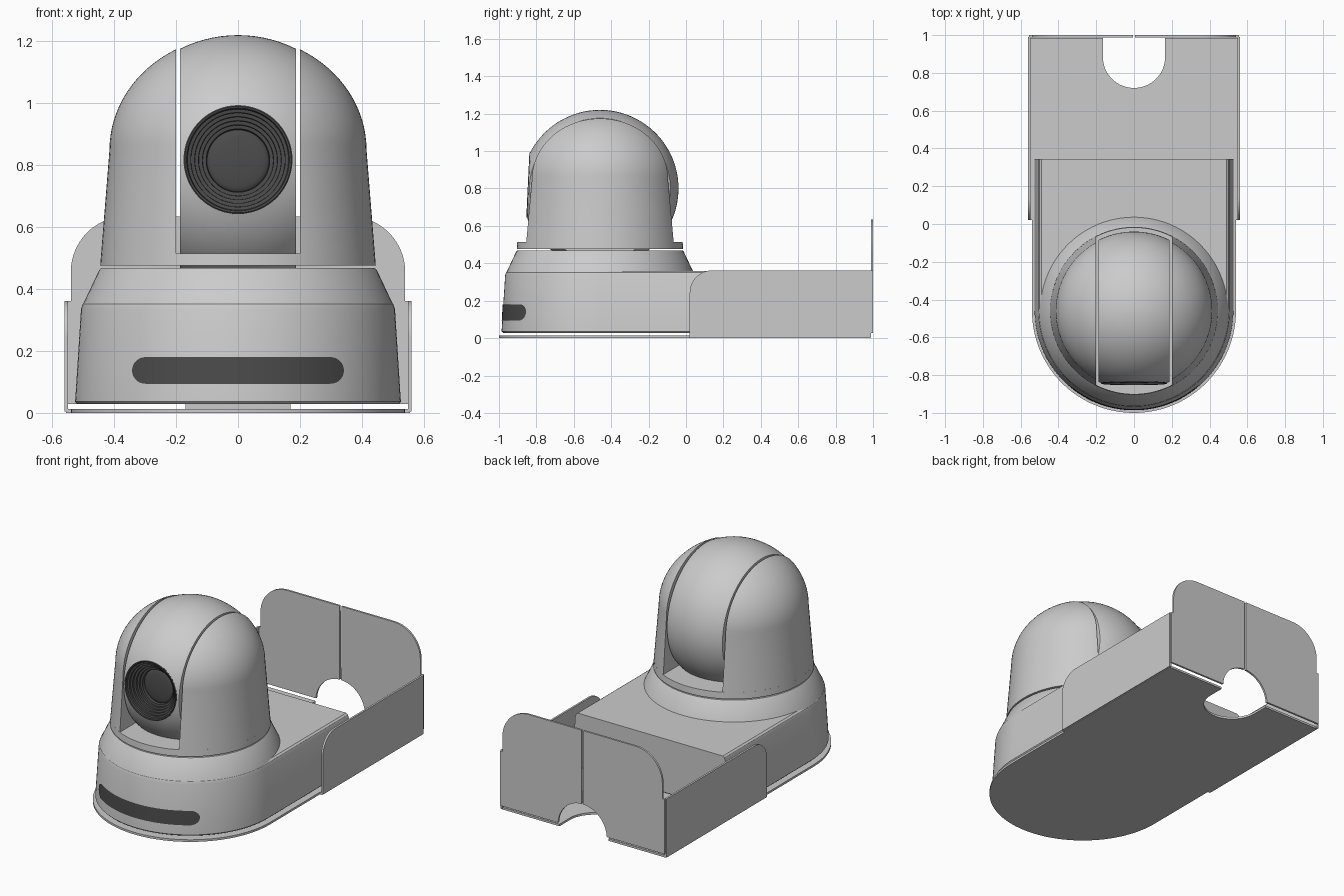
import bpy, bmesh
from math import sin, cos, pi, sqrt, asin, radians
from mathutils import Matrix, Vector

if "Cube" in bpy.data.objects:
    bpy.data.objects.remove(bpy.data.objects["Cube"])

CY = -0.46                      # y of the turning axis
dark = bpy.data.materials.new("dark_plastic")
dark.diffuse_color = (0.07, 0.07, 0.07, 1)
dark.use_nodes = True
dark.node_tree.nodes["Principled BSDF"].inputs["Base Color"].default_value = dark.diffuse_color


def finish(bm, name, mat=None, mirror=False, recalc=True):
    bmesh.ops.remove_doubles(bm, verts=bm.verts, dist=1e-5)
    if recalc:
        bmesh.ops.recalc_face_normals(bm, faces=bm.faces)
    me = bpy.data.meshes.new(name)
    bm.to_mesh(me)
    bm.free()
    me.shade_smooth()
    me.set_sharp_from_angle(angle=radians(30))
    ob = bpy.data.objects.new(name, me)
    bpy.context.collection.objects.link(ob)
    if mat:
        me.materials.append(mat)
    if mirror:
        ob.modifiers.new("mirror", 'MIRROR').use_axis[0] = True
    return ob


def arc(cx, cy, r, a0, a1, n=16):
    angs = [radians(a0 + (a1 - a0) * i / n) for i in range(n + 1)]
    return [(cx + r * cos(a), cy + r * sin(a)) for a in angs]


def skin(rings, caps=True):
    """Join equal closed loops of points into a skin."""
    bm = bmesh.new()
    vs = [[bm.verts.new(p) for p in ring] for ring in rings]
    n = len(vs[0])
    for a, b in zip(vs, vs[1:]):
        for i in range(n):
            bm.faces.new((a[i], a[(i + 1) % n], b[(i + 1) % n], b[i]))
    if caps:
        bm.faces.new(vs[0])
        bm.faces.new(vs[-1])
    return bm


def lathe(profile, segs=96):
    rings = [[(r * cos(2 * pi * i / segs), r * sin(2 * pi * i / segs), z)
              for i in range(segs)] for r, z in profile]
    bm = skin(rings, caps=False)
    bmesh.ops.remove_doubles(bm, verts=bm.verts, dist=1e-5)
    return bm


def slice_x(bm, x, side):
    """Cut at x, drop the part on the given side and close the cut."""
    geom = bm.verts[:] + bm.edges[:] + bm.faces[:]
    cut = bmesh.ops.bisect_plane(bm, geom=geom, plane_co=(x, 0, 0),
                                 plane_no=(side, 0, 0), clear_outer=True)
    edges = [e for e in cut["geom_cut"] if isinstance(e, bmesh.types.BMEdge)]
    bmesh.ops.edgenet_fill(bm, edges=edges)


def prism(outline, place, a, b):
    return skin([[place(u, v, t) for u, v in outline] for t in (a, b)])


# Bracket: floor plate with rounded front and cable notch
floor = (arc(0, CY, 0.54, 180, 360, 64)
         + [(0.54, 0.02), (0.555, 0.02), (0.555, 0.985)]
         + [(0.165, 0.985)] + arc(0, 0.885, 0.165, 0, -180, 32) + [(-0.165, 0.985)]
         + [(-0.555, 0.985), (-0.555, 0.02), (-0.54, 0.02)])
finish(prism(floor, lambda u, v, t: (u, v, t), 0, 0.013), "bracket_floor")

# Bracket: side walls (y, z outline)
side = [(0.02, 0.004), (0.99, 0.004), (0.99, 0.362)] + arc(0.14, 0.242, 0.12, 90, 180)
finish(prism(side, lambda u, v, t: (t, u, v), 0.549, 0.561), "bracket_side", mirror=True)

# Bracket: rear walls (x, z outline)
rear = (arc(0, 0.02, 0.165, 88, 4) + [(0.165, 0.028), (0.555, 0.028), (0.555, 0.362),
        (0.54, 0.362)] + arc(0.36, 0.455, 0.18, 0, 90) + [(0.006, 0.635)])
finish(prism(rear, lambda u, v, t: (u, t, v), 0.988, 1.0), "bracket_rear", mirror=True)

# Camera base: tapered U-shaped body
def u_loop(w, z, back):
    pts = arc(0, CY, w, 180, 360, 64) + [(w, back), (-w, back)]
    return [(x, y, z) for x, y in pts]


finish(skin([u_loop(0.518, 0.028, 0.34), u_loop(0.526, 0.036, 0.345),
             u_loop(0.507, 0.335, 0.345), u_loop(0.501, 0.352, 0.345),
             u_loop(0.49, 0.36, 0.345)]), "base_body")
foot = [(-0.17, 0.06), (0.17, 0.06), (0.17, 0.3), (-0.17, 0.3)]
finish(prism(foot, lambda u, v, t: (u, v, t), 0.012, 0.03), "base_foot")

# Camera base: conical collar
collar = lathe([(0, 0.3), (0.495, 0.3), (0.506, 0.335), (0.5, 0.352),
                (0.448, 0.462), (0.442, 0.468), (0, 0.468)])
finish(collar, "base_collar").location.y = CY

# Front window strip following the curved wall
bm = bmesh.new()
cols, half_w, half_h, mid = [], 0.342, 0.043, 0.137
for i in range(61):
    x = -half_w * cos(pi * i / 60)
    over = max(0, abs(x) - (half_w - half_h))
    h = sqrt(max(0, half_h ** 2 - over ** 2))
    col = []
    for z in (mid - h, mid + h):
        r = 0.529 - 0.0635 * (z - 0.036)
        col.append(bm.verts.new((x, CY - sqrt(r * r - x * x), z)))
    cols.append(col)
for a, b in zip(cols, cols[1:]):
    bm.faces.new((a[0], b[0], b[1], a[1]))
finish(bm, "front_window", dark, recalc=False)

# Turning head: disc and the two domed arms
disc = lathe([(0, 0.476), (0.445, 0.476), (0.442, 0.515), (0, 0.515)])
finish(disc, "head_disc").location.y = CY
dome = [(0.415 * cos(a), 0.85 + 0.37 * sin(a))
        for a in [pi / 2 * i / 24 for i in range(24)]]
arm = lathe([(0, 0.5), (0.443, 0.5)] + dome + [(0, 1.22)])
slice_x(arm, 0.2, -1)
finish(arm, "head_arm", mirror=True).location.y = CY

# Tilting ball slice with the lens opening
R, RIM, HALF = 0.42, 0.175, 0.187
t0 = asin(RIM / R)
ball = lathe([(R * sin(t0 + (pi - t0) * i / 48), R * cos(t0 + (pi - t0) * i / 48))
              for i in range(49)])
slice_x(ball, HALF, 1)
slice_x(ball, -HALF, -1)

# Lens: stepped recess ending in a slightly bulged glass
steps, r, d = [], 0.163, 0.374
for i in range(5):
    steps += [(r, d), (r - 0.0105, d - 0.002), (r - 0.0115, d - 0.014)]
    r, d = r - 0.0125, d - 0.014
glass = [(0.1 * cos(a), 0.298 + 0.014 * sin(a)) for a in [pi / 2 * i / 6 for i in range(7)]]
lens = lathe([(0, 0.25), (0.17, 0.25), (0.176, 0.382), (0.172, 0.386), (0.166, 0.384)]
             + steps + glass)

for ob in (finish(ball, "tilt_ball"), finish(lens, "lens", dark)):
    ob.location = (0, CY, 0.8)
    ob.rotation_euler.x = radians(87.3)
